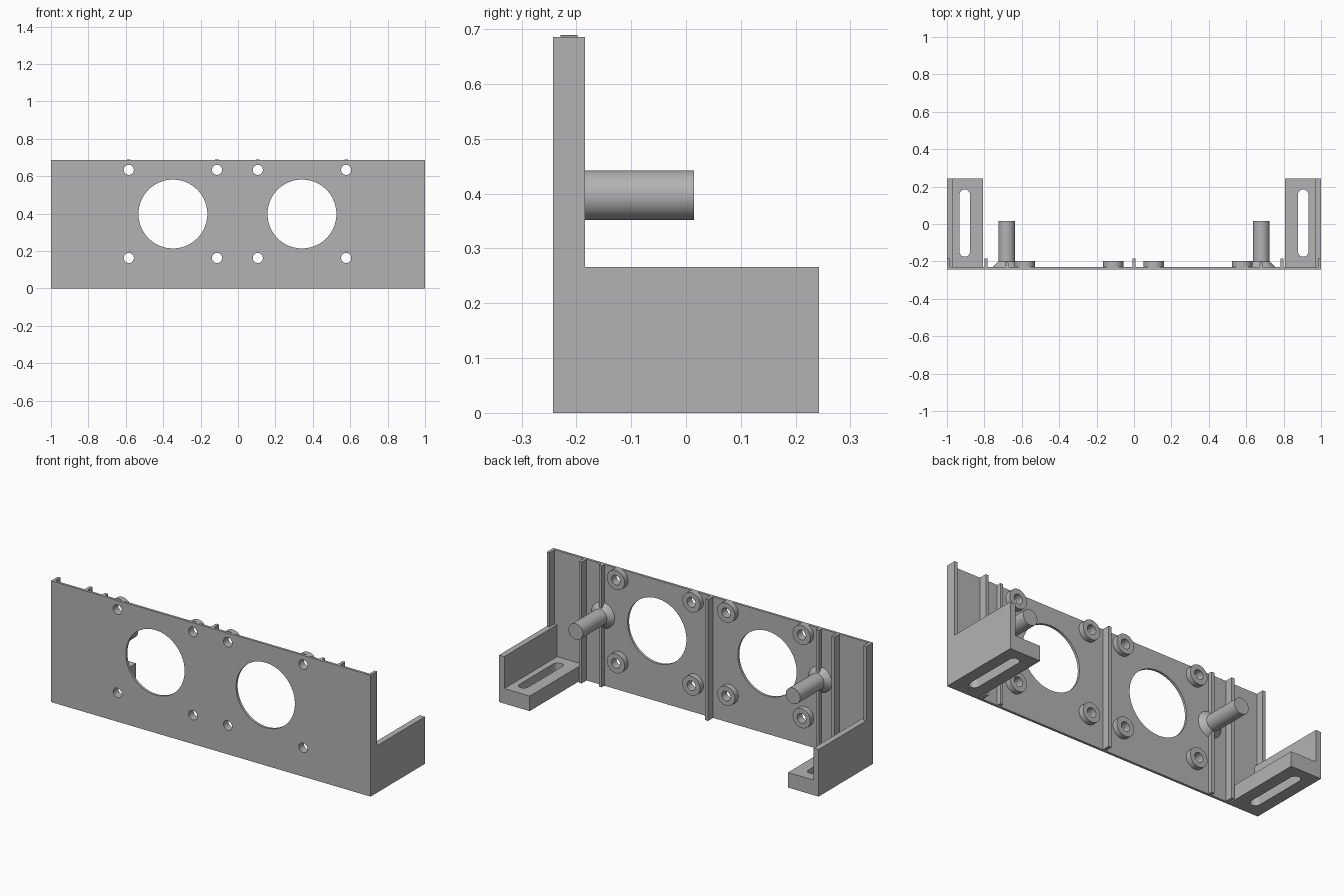
import bpy, bmesh, math
from mathutils import Vector

cube = bpy.data.objects.get("Cube")
if cube:
    bpy.data.objects.remove(cube, do_unlink=True)

grey = bpy.data.materials.new("plain_grey")
grey.use_nodes = True
colour = (0.45, 0.45, 0.45, 1)
grey.diffuse_color = colour
grey.node_tree.nodes["Principled BSDF"].inputs["Base Color"].default_value = colour

FRONT, BACK, TOP = -0.243, -0.229, 0.686     # panel faces and height
RIB_BACK, BRACKET_TOP, FLOOR = -0.184, 0.266, 0.085


def finish(name, bm, smooth=False):
    """Turn a bmesh into a coloured object."""
    bmesh.ops.recalc_face_normals(bm, faces=bm.faces)
    mesh = bpy.data.meshes.new(name)
    bm.to_mesh(mesh)
    bm.free()
    mesh.materials.append(grey)
    obj = bpy.data.objects.new(name, mesh)
    bpy.context.collection.objects.link(obj)
    if smooth:
        activate(obj)
        bpy.ops.object.shade_smooth_by_angle(angle=math.radians(30))
    return obj


def activate(obj):
    bpy.ops.object.select_all(action='DESELECT')
    obj.select_set(True)
    bpy.context.view_layer.objects.active = obj


def prism(name, points, offset):
    """Extrude a closed outline of 3D points along an offset."""
    bm = bmesh.new()
    face = bm.faces.new([bm.verts.new(p) for p in points])
    new = bmesh.ops.extrude_face_region(bm, geom=[face])["geom"]
    moved = [v for v in new if isinstance(v, bmesh.types.BMVert)]
    bmesh.ops.translate(bm, verts=moved, vec=Vector(offset))
    return finish(name, bm)


def box(name, xs, ys, zs):
    corners = [(x, y, zs[0]) for x, y in
               ((xs[0], ys[0]), (xs[1], ys[0]), (xs[1], ys[1]), (xs[0], ys[1]))]
    return prism(name, corners, (0, 0, zs[1] - zs[0]))


def lathe(name, x, z, profile, steps=48, closed=False):
    """Spin (radius, y) pairs around an axis running front to back."""
    bm = bmesh.new()
    verts = [bm.verts.new((x + r, y, z)) for r, y in profile]
    edges = [bm.edges.new(pair) for pair in zip(verts, verts[1:])]
    if closed:
        edges.append(bm.edges.new((verts[-1], verts[0])))
    bmesh.ops.spin(bm, geom=verts + edges, cent=(x, 0, z), axis=(0, 1, 0),
                   angle=math.tau, steps=steps)
    bmesh.ops.remove_doubles(bm, verts=bm.verts, dist=0.0002)
    return finish(name, bm, smooth=True)


def cut(target, cutter):
    cutter.hide_render = True
    mod = target.modifiers.new("cut", 'BOOLEAN')
    mod.operation, mod.solver, mod.object = 'DIFFERENCE', 'EXACT', cutter
    activate(target)
    bpy.ops.object.modifier_apply(modifier=mod.name)
    bpy.data.objects.remove(cutter, do_unlink=True)


def drill(target, x, z, radius, steps):
    ring = [(x + radius * math.cos(a), FRONT - 0.1, z + radius * math.sin(a))
            for a in (math.tau * i / steps for i in range(steps))]
    cut(target, prism("hole_cutter", ring, (0, 0.2, 0)))


# Front panel with two round openings, each with four screw holes and bosses
panel = box("front_panel", (-1, 1), (FRONT, BACK), (0, TOP))
for centre in (-0.348, 0.342):
    drill(panel, centre, 0.398, 0.184, 96)
    for dx in (-0.236, 0.236):
        for z in (0.163, 0.634):
            drill(panel, centre + dx, z, 0.027, 32)
            lathe("screw_boss", centre + dx, z,
                  [(0.027, BACK), (0.055, BACK), (0.055, -0.198), (0.027, -0.198)],
                  closed=True)

# Central stiffening rib
box("centre_rib", (-0.009, 0.009), (BACK, RIB_BACK), (0, TOP))

for side, s in (("left", 1), ("right", -1)):
    def span(a, b):
        return sorted((s * a, s * b))

    # Vertical ribs on the back of the panel
    box(side + "_edge_rib", span(0.983, 1), (BACK, RIB_BACK), (BRACKET_TOP, TOP))
    box(side + "_inner_rib", span(0.783, 0.8), (BACK, RIB_BACK), (0, TOP))
    box(side + "_post_rib", span(0.671, 0.689), (BACK, -0.205), (0, TOP))

    # Post with a flared foot
    lathe(side + "_post", s * 0.68, 0.397,
          [(0, BACK), (0.073, BACK), (0.045, -0.2), (0.045, 0.015), (0, 0.015)])

    # L-shaped mounting bracket with a long slot in its floor
    outline = [(1, 0), (1, BRACKET_TOP), (0.967, BRACKET_TOP), (0.967, FLOOR),
               (0.808, FLOOR), (0.808, 0)]
    bracket = prism(side + "_bracket", [(s * x, BACK, z) for x, z in outline],
                    (0, 0.243 - BACK, 0))
    radius, slot = 0.028, []
    for mid, start in ((0.157, 0), (-0.147, math.pi)):
        for i in range(17):
            a = start + math.pi * i / 16
            slot.append((s * 0.905 + radius * math.cos(a),
                         mid + radius * math.sin(a), -0.05))
    cut(bracket, prism("slot_cutter", slot, (0, 0, 0.2)))
